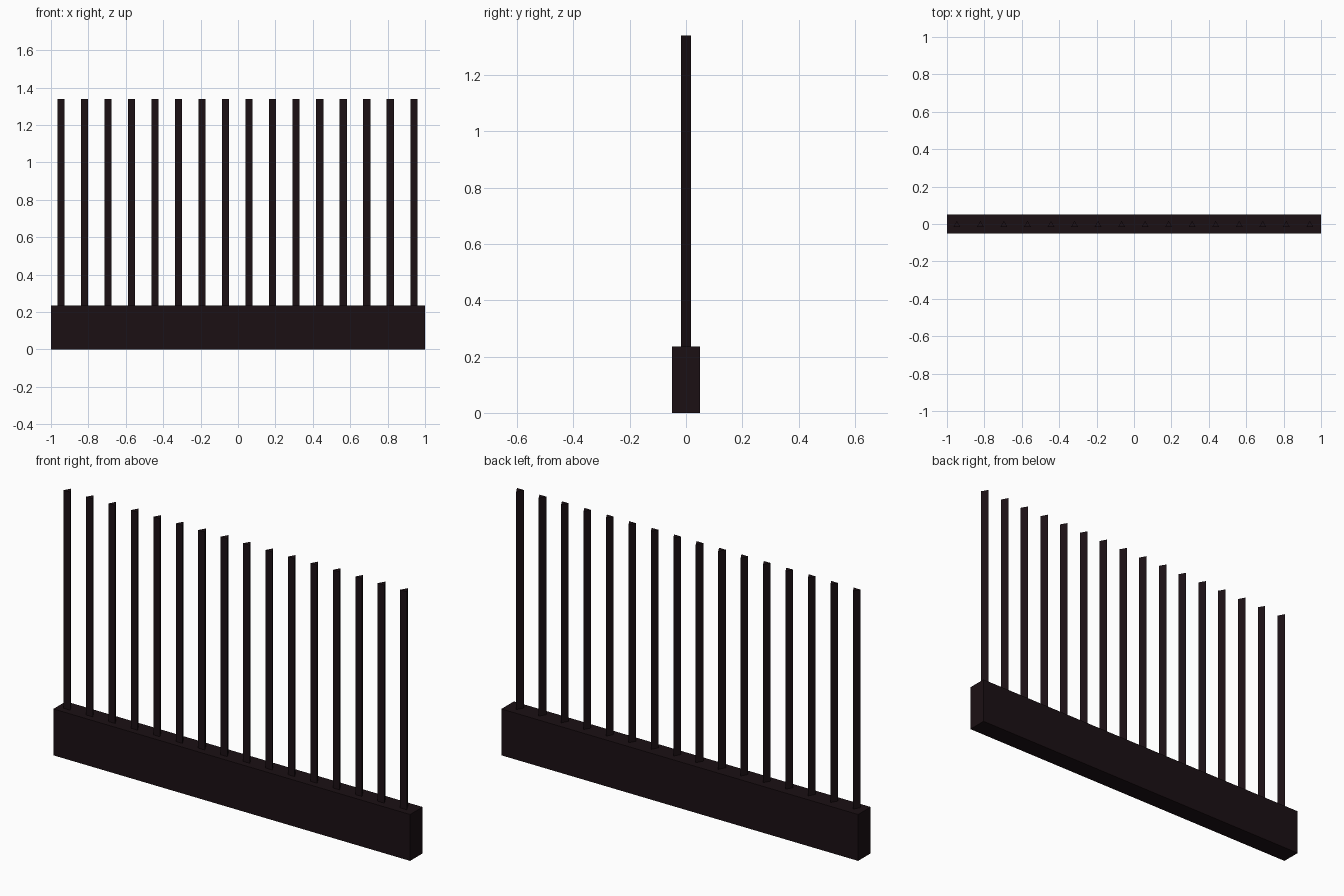
import bpy, bmesh

if "Cube" in bpy.data.objects:
    bpy.data.objects.remove(bpy.data.objects["Cube"])

dark = bpy.data.materials.new("dark_iron")
dark.diffuse_color = (0.011, 0.005, 0.007, 1)
dark.use_nodes = True
dark.node_tree.nodes["Principled BSDF"].inputs["Base Color"].default_value = dark.diffuse_color


def prism(name, profile, z0, z1, x=0.0):
    """Extrude a closed xy outline from z0 to z1."""
    bm = bmesh.new()
    face = bm.faces.new([bm.verts.new((px, py, z0)) for px, py in profile])
    ext = bmesh.ops.extrude_face_region(bm, geom=[face])
    top = [v for v in ext["geom"] if isinstance(v, bmesh.types.BMVert)]
    bmesh.ops.translate(bm, verts=top, vec=(0, 0, z1 - z0))
    if not any(f.normal.z < 0 and len(f.verts) == len(profile) and
               all(abs(v.co.z - z0) < 1e-6 for v in f.verts) for f in bm.faces):
        bm.faces.new([v for v in bm.verts if v not in top])
    bmesh.ops.remove_doubles(bm, verts=bm.verts, dist=1e-6)
    bmesh.ops.recalc_face_normals(bm, faces=bm.faces)
    mesh = bpy.data.meshes.new(name)
    bm.to_mesh(mesh)
    bm.free()
    mesh.materials.append(dark)
    obj = bpy.data.objects.new(name, mesh)
    obj.location.x = x
    bpy.context.collection.objects.link(obj)
    return obj


# low plinth wall
prism("base_wall", [(-1, -0.05), (1, -0.05), (1, 0.05), (-1, 0.05)], 0, 0.235)

# row of three-sided bars, flat face to the front
triangle = [(-0.019, -0.017), (0.019, -0.017), (0, 0.017)]
for i in range(16):
    prism(f"fence_bar_{i + 1}", triangle, 0.225, 1.34, -0.947 + 0.1258 * i)
